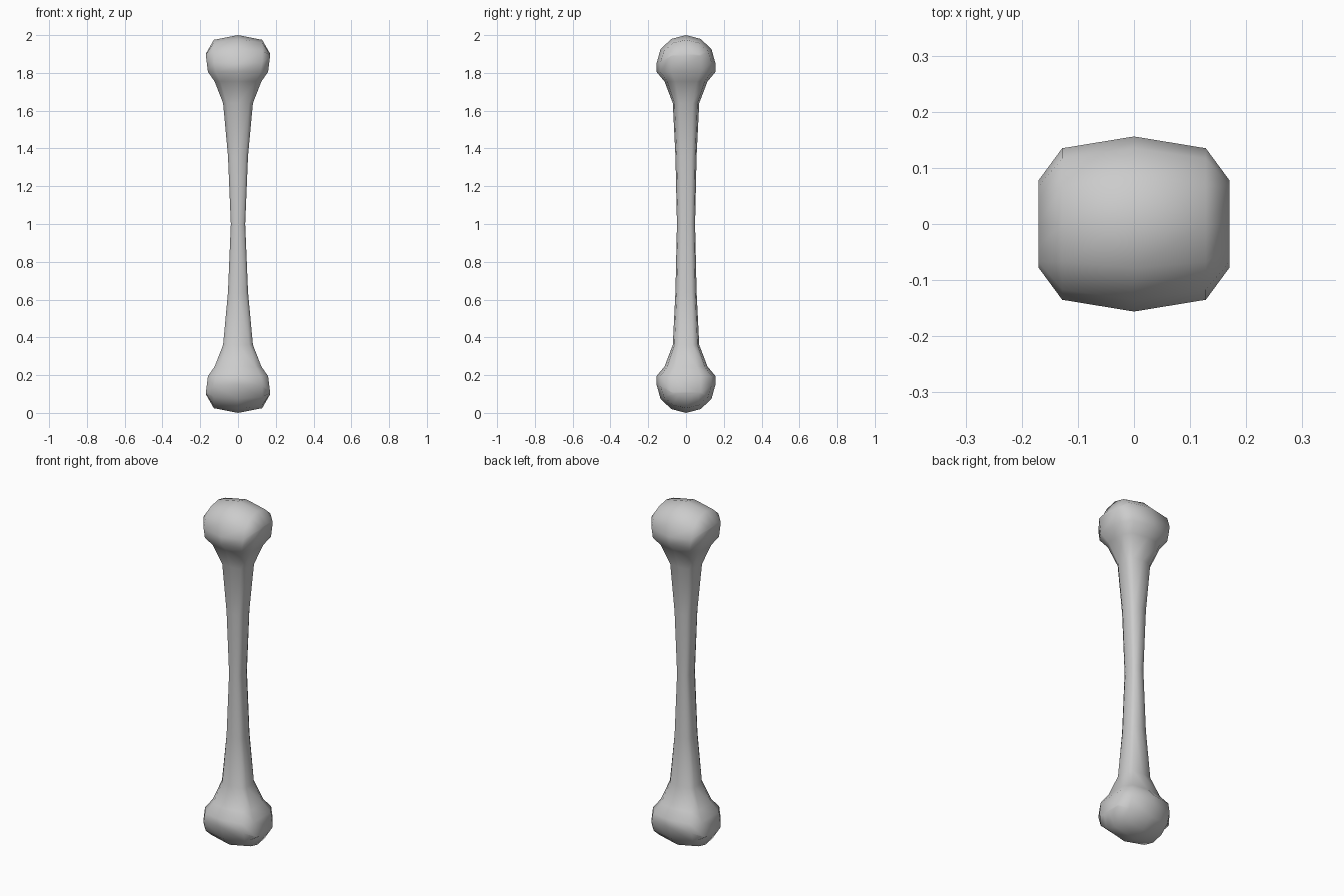
import bpy, bmesh
from math import sin, cos, pi

if "Cube" in bpy.data.objects:
    bpy.data.objects.remove(bpy.data.objects["Cube"])

# Upper half of the bone, heights measured from the middle of the shaft
OUTLINE = [(0, -1), (.75, -.87), (1, -.5), (1, .5), (.75, .87),
           (0, 1), (-.75, .87), (-1, .5), (-1, -.5), (-.75, -.87)]
# height, half width, half depth
SHAFT = [(0, .038, .048), (.36, .053, .056), (.64, .079, .07),
         (.755, .124, .114), (.805, .159, .156)]
# Barrel-shaped knuckle: x, half depth, base height, rise
KNUCKLE = [(-.17, .078, .89, .012), (-.128, .135, .857, .118), (0, .156, .85, .15),
           (.128, .135, .857, .118), (.17, .078, .89, .012)]

bm = bmesh.new()

# Shaft rings
rings = [[bm.verts.new((x * a, y * b, z)) for x, y in OUTLINE] for z, a, b in SHAFT]

# Knuckle arcs, running front to back over the top
STEPS = 6
arcs = []
for x, d, z, h in KNUCKLE:
    arcs.append([bm.verts.new((x, -d * cos(pi * i / STEPS), z + h * sin(pi * i / STEPS)))
                 for i in range(STEPS + 1)])
for left, right in zip(arcs, arcs[1:]):
    for i in range(STEPS):
        bm.faces.new((left[i], right[i], right[i + 1], left[i + 1]))

# Flat knuckle ends
bm.faces.new(arcs[0])
bm.faces.new(arcs[-1])

# Join the rings, ending on the rim of the knuckle
front = [a[0] for a in arcs]
back = [a[-1] for a in arcs]
rings.append(front[2:] + back[::-1] + front[:2])
for low, high in zip(rings, rings[1:]):
    for i in range(len(low)):
        j = (i + 1) % len(low)
        bm.faces.new((low[i], low[j], high[j], high[i]))

bmesh.ops.recalc_face_normals(bm, faces=bm.faces)
for f in bm.faces:
    f.smooth = True
mesh = bpy.data.meshes.new("bone")
bm.to_mesh(mesh)
bm.free()

bone = bpy.data.objects.new("bone", mesh)
bone.location.z = 1
bpy.context.collection.objects.link(bone)

# Lower half
mirror = bone.modifiers.new("lower_half", 'MIRROR')
mirror.use_axis = (False, False, True)
